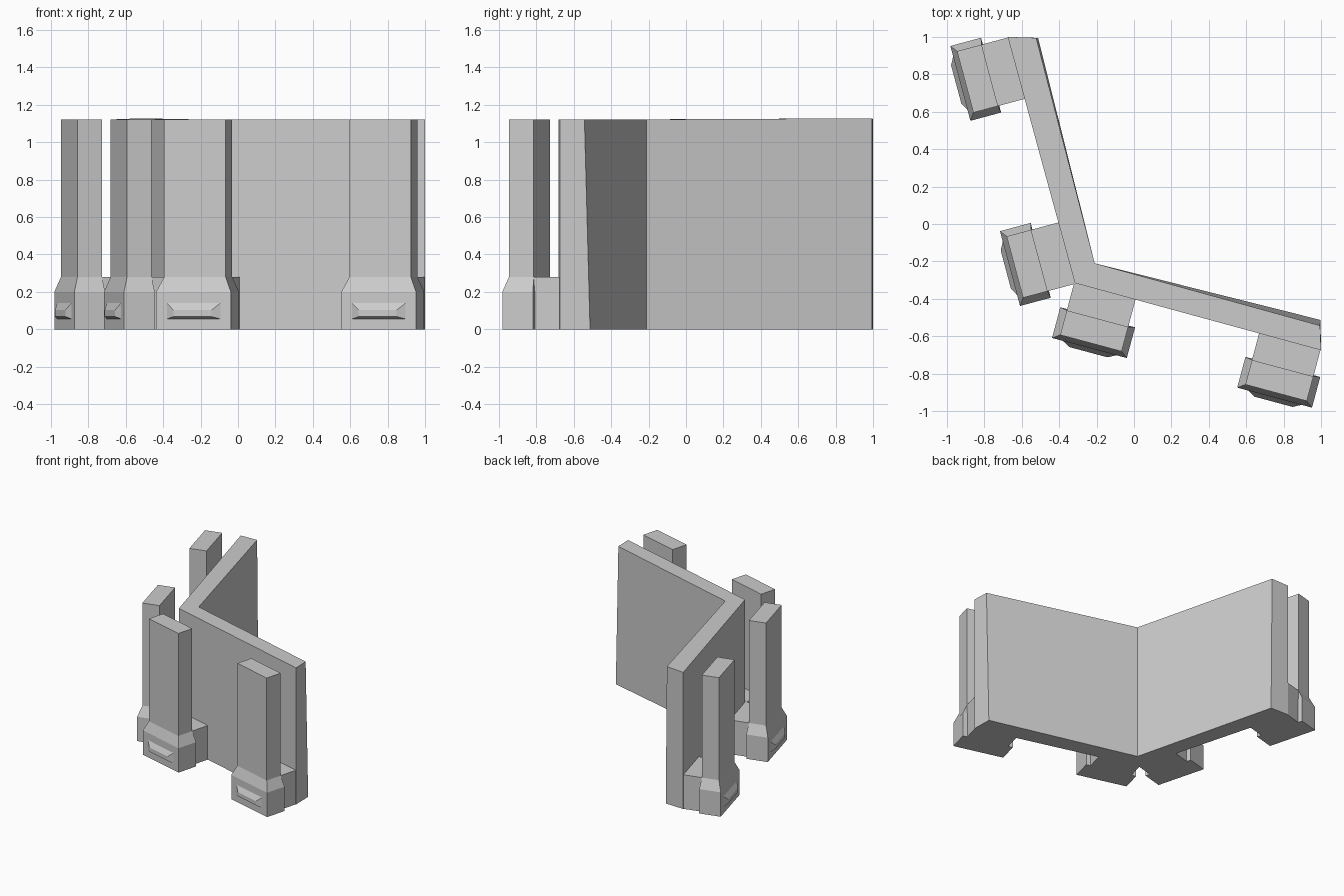
import bpy, bmesh
from math import radians, sin, cos

if "Cube" in bpy.data.objects:
    bpy.data.objects.remove(bpy.data.objects["Cube"])

A = radians(15)
CORNER = (-0.32, -0.315)      # outer corner of the folded wall
TOP, BASE = 1.122, 0.28


def loft(name, rings):
    """Closed solid through successive rings of equal point count."""
    bm = bmesh.new()
    loops = [[bm.verts.new(p) for p in ring] for ring in rings]
    n = len(loops[0])
    bm.faces.new(loops[0])
    bm.faces.new(loops[-1])
    for a, b in zip(loops, loops[1:]):
        for i in range(n):
            j = (i + 1) % n
            bm.faces.new((a[i], a[j], b[j], b[i]))
    bmesh.ops.recalc_face_normals(bm, faces=bm.faces)
    me = bpy.data.meshes.new(name)
    bm.to_mesh(me)
    bm.free()
    ob = bpy.data.objects.new(name, me)
    bpy.context.collection.objects.link(ob)
    return ob


def place(u, v, z, swap):
    """u runs along a wing, v points outward; swap mirrors across x = y."""
    x = CORNER[0] + u * cos(A) - v * sin(A)
    y = CORNER[1] - u * sin(A) - v * cos(A)
    return (y, x, z) if swap else (x, y, z)


def ring(u0, u1, v0, v1, z, swap):
    return [place(u, v, z, swap)
            for u, v in ((u0, v0), (u1, v0), (u1, v1), (u0, v1))]


def post(label, u, swap):
    """One column with flared foot, link block to the wall and front ridge."""
    w = 0.34
    loft("link_" + label, [ring(u, u + w, -0.005, 0.16, z, swap) for z in (0, BASE)])
    foot = (u - 0.038, u + w + 0.036, 0.145, 0.315)
    shaft = (u, u + w, 0.152, 0.288)
    loft("column_" + label, [ring(*foot, 0, swap), ring(*foot, 0.2, swap),
                             ring(*shaft, BASE, swap), ring(*shaft, TOP, swap)])
    # raised bevelled ridge on the foot
    c = u + w / 2

    def panel(h, z0, z1, v):
        return [place(a, v, z, swap)
                for a, z in ((c - h, z0), (c + h, z0), (c + h, z1), (c - h, z1))]
    loft("ridge_" + label, [panel(0.15, 0.055, 0.142, 0.314),
                            panel(0.105, 0.068, 0.102, 0.338)])


# folded wall, as two wings meeting at the corner, one solid each half
inner = (-0.21, -0.21)
outer = (-0.316, -0.316)
for name, end_out, end_bot, end_top, end_z in (
        ("right_wing", (1.0, -0.675), (0.997, -0.513), (0.995, -0.543), TOP),
        ("left_wing", (-0.675, 1.0), (-0.513, 0.995), (-0.523, 0.995), 1.128)):
    loft(name, [
        [(*outer, 0), (*end_out, 0), (*end_bot, 0), (*inner, 0)],
        [(*outer, TOP), (*end_out, TOP), (*end_top, end_z), (*inner, TOP)]])

# four posts
for side, swap in (("right", False), ("left", True)):
    post(side + "_near", 0.0, swap)
    post(side + "_far", 1.025, swap)
